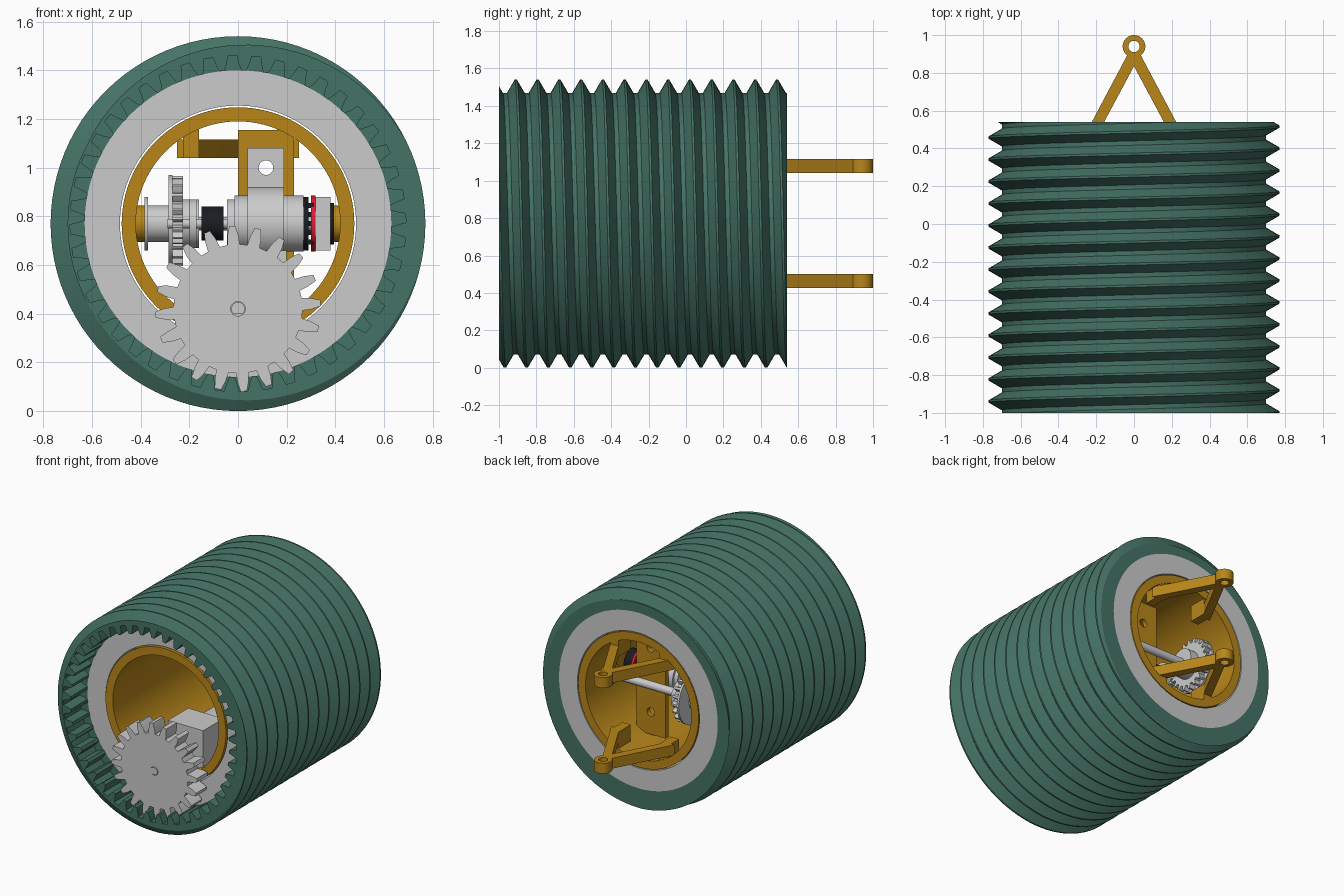
import bpy, bmesh
from math import sin, cos, pi, radians
from mathutils import Matrix

if "Cube" in bpy.data.objects:
    bpy.data.objects.remove(bpy.data.objects["Cube"])

ZC = 0.77            # height of the drum axis
FRONT, BACK = -1.0, 0.54


def material(name, rgb):
    m = bpy.data.materials.new(name)
    m.diffuse_color = (*rgb, 1)
    m.use_nodes = True
    m.node_tree.nodes["Principled BSDF"].inputs["Base Color"].default_value = m.diffuse_color
    return m


GREEN = material("green", (0.06, 0.17, 0.13))
ORANGE = material("orange", (0.48, 0.24, 0.01))
BLACK = material("black", (0.01, 0.012, 0.015))
RED = material("red", (0.75, 0.01, 0.03))

# local sketch plane -> world, extrusion along the named axis
AXES = {
    "x": Matrix(((0, 0, 1), (1, 0, 0), (0, 1, 0))).to_4x4(),   # sketch (y, z)
    "y": Matrix(((1, 0, 0), (0, 0, -1), (0, 1, 0))).to_4x4(),  # sketch (x, z)
    "z": Matrix.Identity(4),                                   # sketch (x, y)
}


def finish(ob, mat):
    if mat:
        ob.data.materials.clear()
        ob.data.materials.append(mat)
    bpy.ops.object.select_all(action="DESELECT")
    ob.select_set(True)
    bpy.context.view_layer.objects.active = ob
    bpy.ops.object.shade_smooth_by_angle(angle=radians(30))
    return ob


def slab(name, axis, loops, a, b, mat=None):
    """Extrude closed outlines (inner ones become holes) from a to b along axis."""
    cu = bpy.data.curves.new(name, "CURVE")
    cu.dimensions = "2D"
    cu.fill_mode = "BOTH"
    cu.extrude = abs(b - a) / 2
    for pts in loops:
        sp = cu.splines.new("POLY")
        sp.points.add(len(pts) - 1)
        for p, q in zip(sp.points, pts):
            p.co = (q[0], q[1], 0, 1)
        sp.use_cyclic_u = True
    ob = bpy.data.objects.new(name, cu)
    bpy.context.collection.objects.link(ob)
    bpy.ops.object.select_all(action="DESELECT")
    ob.select_set(True)
    bpy.context.view_layer.objects.active = ob
    bpy.ops.object.convert(target="MESH")
    ob = bpy.context.view_layer.objects.active
    mid = (a + b) / 2
    shift = Matrix.Translation((0, 0, -mid if axis == "y" else mid))
    ob.data.transform(AXES[axis] @ shift)
    return finish(ob, mat)


def circle(u, v, r, n=48):
    return [(u + r * cos(2 * pi * i / n), v + r * sin(2 * pi * i / n)) for i in range(n)]


def rect(u0, v0, u1, v1):
    return [(u0, v0), (u1, v0), (u1, v1), (u0, v1)]


def gear(u, v, n, root, tip, start, wide=0.62, narrow=0.24):
    """Toothed outline; tooth 0 is centred on the angle start (degrees)."""
    pts, step = [], 2 * pi / n
    mid = (root + tip) / 2
    for i in range(n):
        c = radians(start) + i * step
        for f, r in ((-wide, root), (-(wide + narrow) / 1.8, mid), (-narrow, tip),
                     (narrow, tip), ((wide + narrow) / 1.8, mid), (wide, root)):
            a = c + f * step / 2
            pts.append((u + r * cos(a), v + r * sin(a)))
    return pts


# --- threaded outer shell: one continuous helical profile trimmed at both ends
def threaded_shell(pitch=0.1164, n=96, turns=17):
    bm = bmesh.new()
    profile = ((-0.05, 0.77), (0.05, 0.77), (0.40, 0.70), (0.60, 0.70))
    rows = []
    for s in range(n * turns):
        a = pi / 2 - 2 * pi * s / n
        y = -0.91 + pitch * (s / n - 2)
        rows.append([bm.verts.new((r * cos(a), y + f * pitch, ZC + r * sin(a)))
                     for f, r in profile])
    for s in range(n * turns - 1):
        for k in range(3):
            bm.faces.new((rows[s][k], rows[s + 1][k], rows[s + 1][k + 1], rows[s][k + 1]))
        if s + n + 1 < n * turns:
            bm.faces.new((rows[s][3], rows[s + 1][3], rows[s + n + 1][0], rows[s + n][0]))
    for y, d in ((FRONT, -1), (BACK, 1)):
        bmesh.ops.bisect_plane(bm, geom=bm.verts[:] + bm.edges[:] + bm.faces[:],
                               plane_co=(0, y, 0), plane_no=(0, d, 0), clear_outer=True)
        rim = [e for e in bm.edges if e.is_boundary
               and all(abs(v.co.y - y) < 1e-4 for v in e.verts)]
        new = bmesh.ops.extrude_edge_only(bm, edges=rim)["geom"]
        for v in new:
            if isinstance(v, bmesh.types.BMVert):
                k = 0.69 / (v.co.x ** 2 + (v.co.z - ZC) ** 2) ** 0.5
                v.co.x *= k
                v.co.z = ZC + (v.co.z - ZC) * k
    bmesh.ops.recalc_face_normals(bm, faces=bm.faces)
    me = bpy.data.meshes.new("threaded_shell")
    bm.to_mesh(me)
    bm.free()
    ob = bpy.data.objects.new("threaded_shell", me)
    bpy.context.collection.objects.link(ob)
    finish(ob, GREEN)


threaded_shell()

# --- ring gear and concentric sleeves
slab("ring_gear", "y", [circle(0, ZC, 0.695, 96), gear(0, ZC, 44, 0.69, 0.63, 276)],
     FRONT, -0.81, GREEN)
slab("shell_liner", "y", [circle(0, ZC, 0.695, 96), circle(0, ZC, 0.63, 96)], -0.81, BACK, GREEN)
slab("bearing_sleeve", "y", [circle(0, ZC, 0.63, 96), circle(0, ZC, 0.485, 96)], -0.81, BACK)
slab("inner_tube", "y", [circle(0, ZC, 0.478, 96), circle(0, ZC, 0.42, 96)], -0.82, BACK, ORANGE)

# --- pinion, its shaft and gearmotor
slab("pinion", "y", [gear(0, 0.42, 20, 0.265, 0.34, 94), circle(0, 0.42, 0.03, 24)], -0.95, -0.83)
d_shaft = [(0.028 * cos(radians(a)), 0.42 + 0.028 * sin(radians(a))) for a in range(-50, 231, 20)]
slab("pinion_shaft", "y", [d_shaft], -0.955, -0.6)
slab("drive_gearbox", "y", [rect(-0.08, 0.38, 0.2, 0.66)], -0.68, -0.45)
slab("drive_motor", "y", [circle(0.06, 0.52, 0.12)], -0.45, -0.1)

# --- rear hitches: eye, two splayed legs and mounting blocks
for label, z0, z1, zb in (("upper", 1.04, 1.115, 1.16), ("lower", 0.425, 0.50, 0.38)):
    slab(label + "_hitch_eye", "z", [circle(0, 0.94, 0.06), circle(0, 0.94, 0.03)], z0, z1, ORANGE)
    for side, s in (("left", -1), ("right", 1)):
        leg = [(0, 0.905), (s * 0.035, 0.895), (s * 0.25, 0.49), (s * 0.185, 0.49), (0, 0.835)]
        slab(f"{label}_hitch_leg_{side}", "z", [leg], z0, z1, ORANGE)
        x0, x1 = sorted((s * 0.16, s * 0.225))
        lo, hi = min(z0, zb), max(z1, zb)
        slab(f"{label}_hitch_block_{side}", "y", [rect(x0, lo, x1, hi)], 0.40, 0.535, ORANGE)

# --- cross axle with bosses, spool and spur wheel
AY = 0.30
for side, s in (("left", -1), ("right", 1)):
    slab("axle_boss_" + side, "x", [circle(AY, ZC, 0.075), circle(AY, ZC, 0.03, 24)],
         s * 0.37, s * 0.43, ORANGE)
slab("axle", "x", [circle(AY, ZC, 0.028, 24)], -0.44, 0.44)
slab("spool_core", "x", [circle(AY, ZC, 0.075)], -0.37, -0.28)
slab("spool_flange", "x", [circle(AY, ZC, 0.11)], -0.385, -0.37)
slab("spur_wheel", "x", [gear(AY, ZC + 0.01, 20, 0.155, 0.185, 0)], -0.27, -0.225)
slab("spur_wheel_plate", "x", [circle(AY, ZC + 0.01, 0.19)], -0.285, -0.27)
slab("spur_hub", "x", [circle(AY, ZC, 0.10)], -0.225, -0.16)

# --- winch gearmotor with encoder
MY = 0.06
slab("winch_gear", "x", [gear(MY, ZC, 12, 0.06, 0.085, 15), circle(MY, ZC, 0.02, 16)], -0.27, -0.225)
slab("winch_shaft", "x", [circle(MY, ZC, 0.02, 24)], -0.29, -0.02)
slab("winch_collar", "x", [circle(MY, ZC, 0.10)], -0.20, -0.17)
slab("winch_coupling", "x", [circle(MY, ZC, 0.07)], -0.15, -0.06, BLACK)
slab("winch_face", "x", [circle(MY, ZC, 0.10)], -0.045, -0.015)
slab("winch_motor", "x", [circle(MY, ZC, 0.115)], -0.015, 0.27)
slab("motor_end_cap", "x", [circle(MY, ZC, 0.11)], 0.27, 0.29, BLACK)
for i in range(5):
    z = ZC - 0.075 + i * 0.0375
    slab(f"encoder_pin_{i}", "x", [rect(MY - 0.09, z - 0.01, MY - 0.07, z + 0.01)], 0.28, 0.31, BLACK)
slab("encoder_board", "x", [circle(MY, ZC, 0.115)], 0.30, 0.318, RED)
slab("encoder_connector", "x", [rect(MY - 0.11, ZC - 0.11, MY - 0.04, ZC + 0.11)], 0.318, 0.38)
slab("encoder_disc", "x", [circle(MY, ZC, 0.085)], 0.318, 0.395, BLACK)

# --- motor strap and the plate it is fixed to
slab("motor_strap", "x", [circle(MY, ZC, 0.15), circle(MY, ZC, 0.114)], 0.04, 0.19)
slab("strap_tab", "y", [rect(0.04, 0.90, 0.19, 1.08), circle(0.115, 1.0, 0.03, 24)], 0.04, 0.07)
slab("mounting_plate", "y", [rect(0, 0.38, 0.23, 1.155), circle(0.115, 1.0, 0.03, 24),
                             circle(0.115, 0.54, 0.03, 24)], 0.20, 0.235, ORANGE)
